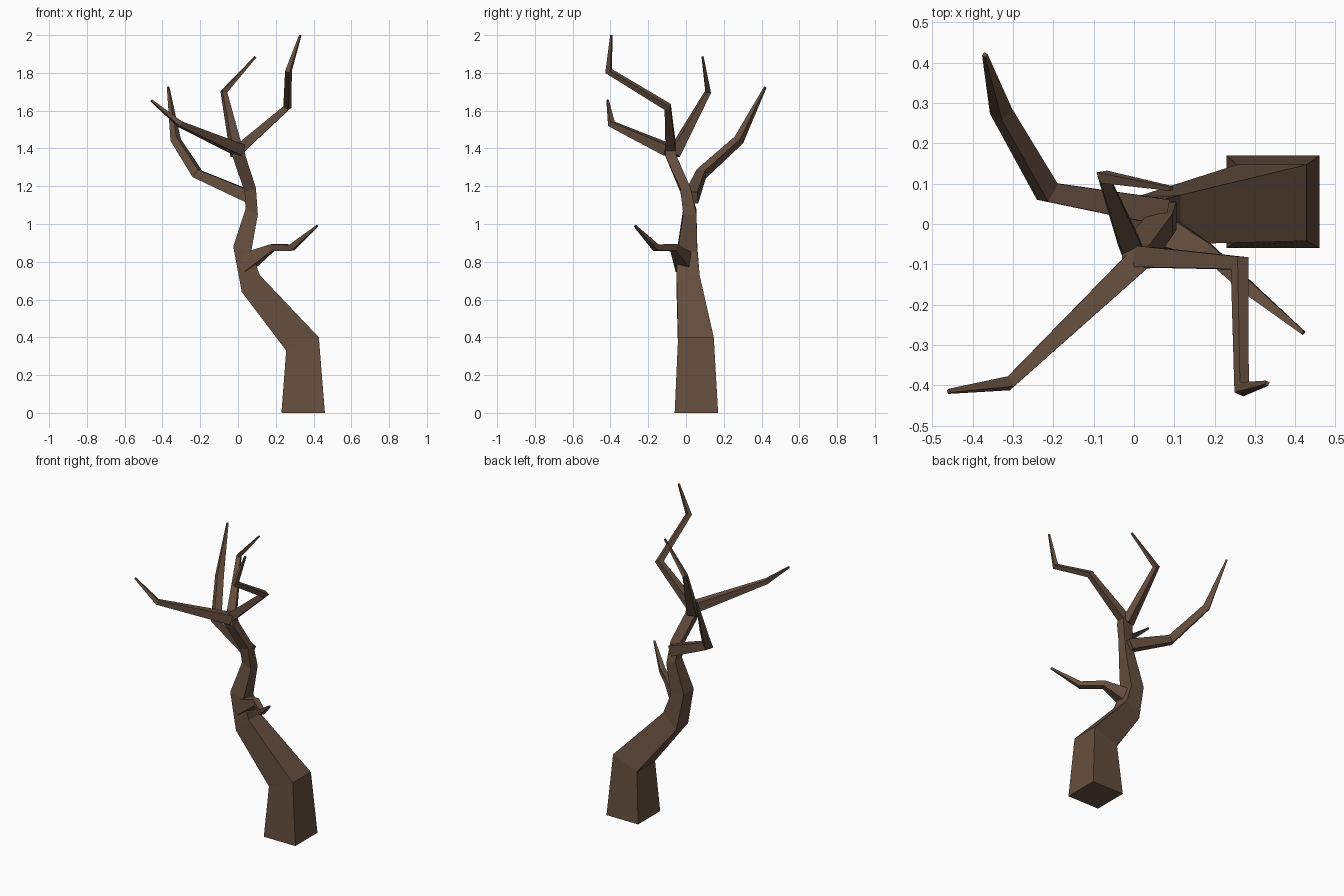
import bpy, bmesh
from mathutils import Vector

if "Cube" in bpy.data.objects:
    bpy.data.objects.remove(bpy.data.objects["Cube"])

bark = bpy.data.materials.new("bark")
bark.diffuse_color = (0.13, 0.078, 0.05, 1)
bark.use_nodes = True
bark.node_tree.nodes["Principled BSDF"].inputs["Base Color"].default_value = bark.diffuse_color


def skin(name, rings):
    """Loft four-cornered rings into a closed, flat-shaded tube."""
    bm = bmesh.new()
    loops = [[bm.verts.new(p) for p in ring] for ring in rings]
    for a, b in zip(loops, loops[1:]):
        for i in range(4):
            j = (i + 1) % 4
            bm.faces.new((a[i], a[j], b[j], b[i]))
    bm.faces.new(loops[0][::-1])
    bm.faces.new(loops[-1])
    bmesh.ops.recalc_face_normals(bm, faces=bm.faces)
    mesh = bpy.data.meshes.new(name)
    bm.to_mesh(mesh)
    bm.free()
    mesh.materials.append(bark)
    obj = bpy.data.objects.new(name, mesh)
    bpy.context.collection.objects.link(obj)


def branch(name, points, halves):
    """Tapering square tube along a bent path with mitred joints."""
    pts = [Vector(p) for p in points]
    dirs = [(b - a).normalized() for a, b in zip(pts, pts[1:])]
    u = dirs[0].cross(Vector((0, 0, 1))).normalized()
    rings = []
    for i, (p, h) in enumerate(zip(pts, halves)):
        d_in = dirs[max(i - 1, 0)]
        d_out = dirs[min(i, len(dirs) - 1)]
        v = d_in.cross(u)
        n = (d_in + d_out).normalized()
        ring = []
        for a, b in ((-1, -1), (1, -1), (1, 1), (-1, 1)):
            c = (u * a + v * b) * h
            ring.append(p + c - d_in * (c.dot(n) / d_in.dot(n)))
        rings.append(ring)
        u = d_in.rotation_difference(d_out) @ u
    skin(name, rings)


# Trunk sections: left x, left z, right x, right z, front y, back y
sections = [
    (0.23, 0.00, 0.46, 0.00, -0.06, 0.17),
    (0.255, 0.33, 0.428, 0.40, -0.042, 0.147),
    (0.02, 0.64, 0.115, 0.73, -0.05, 0.072),
    (-0.025, 0.88, 0.07, 0.855, -0.045, 0.06),
    (0.04, 1.08, 0.105, 1.05, -0.015, 0.055),
    (0.035, 1.17, 0.095, 1.19, -0.03, 0.025),
    (-0.03, 1.36, 0.04, 1.36, -0.11, -0.05),
    (-0.03, 1.42, 0.03, 1.43, -0.105, -0.06),
]
skin("trunk", [[(xl, y0, zl), (xr, y0, zr), (xr, y1, zr), (xl, y1, zl)]
               for xl, zl, xr, zr, y0, y1 in sections])

# Lower boughs
branch("right_lower_branch",
       [(0.03, 0.0, 0.79), (0.18, -0.065, 0.875), (0.285, -0.16, 0.875), (0.42, -0.27, 0.99)],
       [0.05, 0.018, 0.016, 0.005])
branch("left_back_branch",
       [(0.07, 0.03, 1.14), (-0.215, 0.08, 1.265), (-0.33, 0.28, 1.445), (-0.37, 0.42, 1.725)],
       [0.033, 0.024, 0.02, 0.005])

# Crown boughs
branch("back_crown_branch",
       [(-0.005, -0.065, 1.37), (-0.075, 0.117, 1.70), (0.093, 0.088, 1.885)],
       [0.028, 0.013, 0.005])
branch("left_front_crown_branch",
       [(0.01, -0.09, 1.39), (-0.31, -0.395, 1.53), (-0.46, -0.415, 1.655)],
       [0.03, 0.014, 0.005])
branch("right_crown_branch",
       [(0.0, -0.08, 1.39), (0.262, -0.097, 1.62), (0.267, -0.41, 1.81), (0.33, -0.395, 2.0)],
       [0.027, 0.016, 0.013, 0.005])
